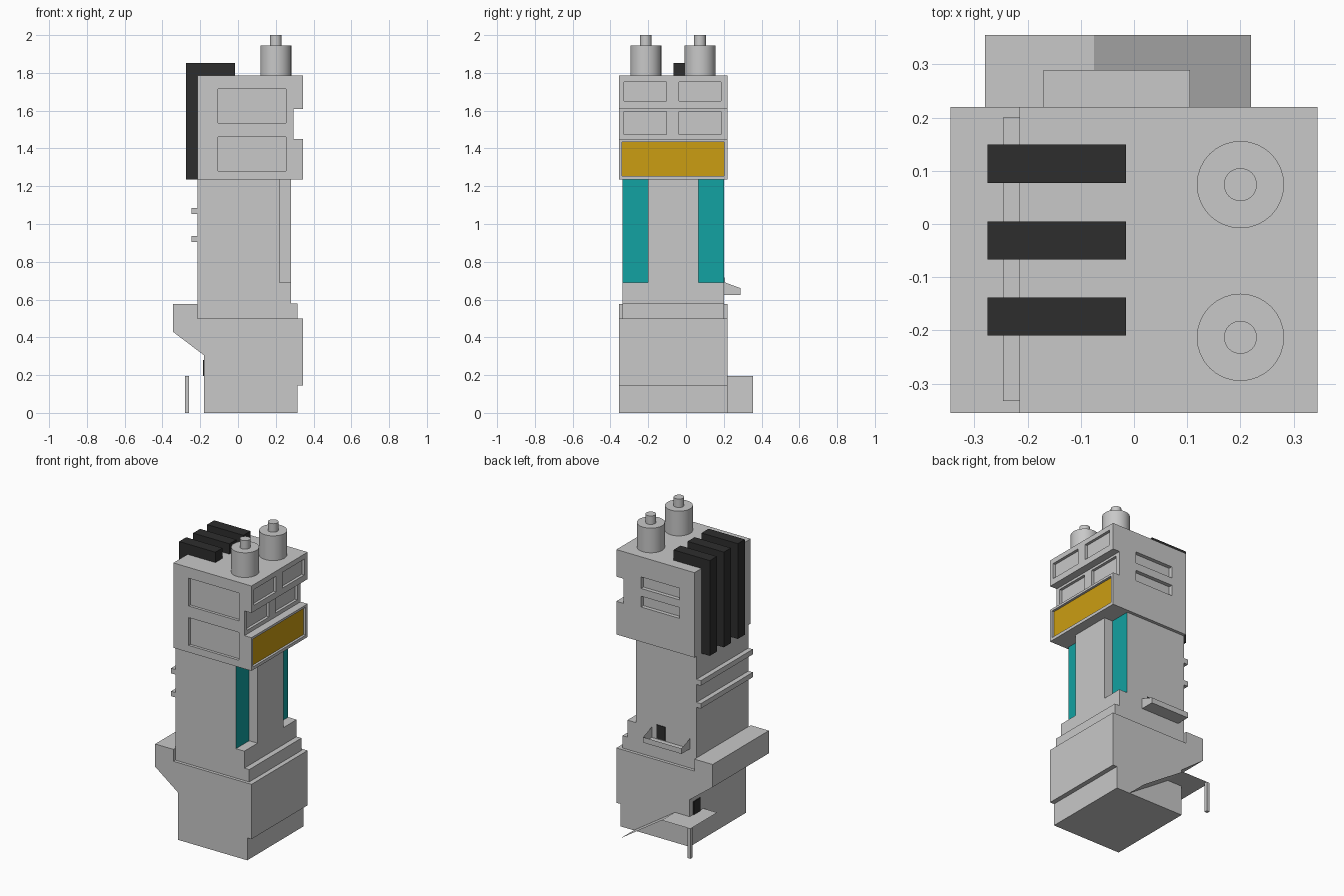
import bpy, bmesh, math
from mathutils import Vector

if "Cube" in bpy.data.objects:
    bpy.data.objects.remove(bpy.data.objects["Cube"])


def material(name, rgb):
    m = bpy.data.materials.new(name)
    m.diffuse_color = (*rgb, 1)
    m.use_nodes = True
    m.node_tree.nodes["Principled BSDF"].inputs["Base Color"].default_value = m.diffuse_color
    return m


GREY = material("light grey", (0.58, 0.58, 0.58))
DARK = material("charcoal", (0.027, 0.027, 0.027))
TEAL = material("teal", (0.006, 0.36, 0.36))
GOLD = material("gold", (0.6, 0.34, 0.006))


def finish(name, bm, mat, fix=True):
    if fix:
        bmesh.ops.recalc_face_normals(bm, faces=bm.faces)
    me = bpy.data.meshes.new(name)
    bm.to_mesh(me)
    bm.free()
    ob = bpy.data.objects.new(name, me)
    bpy.context.collection.objects.link(ob)
    if mat:
        me.materials.append(mat)
    return ob


def add_box(bm, x, y, z):
    vs = bmesh.ops.create_cube(bm, size=1)["verts"]
    for v in vs:
        v.co = Vector([(r[0] + r[1]) / 2 + c * (r[1] - r[0])
                       for r, c in zip((x, y, z), v.co)])


def boxes(name, mat, *ranges):
    bm = bmesh.new()
    for r in ranges:
        add_box(bm, *r)
    return finish(name, bm, mat)


def extrude_xz(name, pts, y0, y1, mat):
    """Side profile in x,z pushed from y0 to y1."""
    bm = bmesh.new()
    f = bm.faces.new([bm.verts.new((x, y0, z)) for x, z in pts])
    new = bmesh.ops.extrude_face_region(bm, geom=[f])["geom"]
    bmesh.ops.translate(bm, vec=(0, y1 - y0, 0),
                        verts=[g for g in new if isinstance(g, bmesh.types.BMVert)])
    return finish(name, bm, mat)


def sheet(name, mat, *polys):
    bm = bmesh.new()
    for p in polys:
        bm.faces.new([bm.verts.new(c) for c in p])
    return finish(name, bm, mat, fix=False)


def carve(ob, *ranges):
    cutter = boxes("cutter", None, *ranges)
    cutter.hide_render = True
    mod = ob.modifiers.new("carve", 'BOOLEAN')
    mod.operation, mod.solver, mod.object = 'DIFFERENCE', 'EXACT', cutter
    bpy.context.view_layer.objects.active = ob
    bpy.ops.object.modifier_apply(modifier=mod.name)
    bpy.data.objects.remove(cutter)


def lathe(name, x, y, pts, mat, n=32):
    """Profile of (radius, z) points spun about a vertical axis."""
    bm = bmesh.new()
    vs = [bm.verts.new((x + r, y, z)) for r, z in pts]
    es = [bm.edges.new(p) for p in zip(vs, vs[1:])]
    bmesh.ops.spin(bm, geom=vs + es, cent=(x, y, 0), axis=(0, 0, 1),
                   angle=2 * math.pi, steps=n)
    bmesh.ops.remove_doubles(bm, verts=bm.verts, dist=1e-5)
    ob = finish(name, bm, mat)
    bpy.ops.object.select_all(action='DESELECT')
    ob.select_set(True)
    bpy.context.view_layer.objects.active = ob
    bpy.ops.object.shade_smooth_by_angle(angle=math.radians(35))


# Lower housing with rear flange
extrude_xz("lower_housing",
           [(-.18, 0), (.315, 0), (.315, .145), (.345, .145), (.345, .5), (-.215, .5),
            (-.215, .577), (-.345, .577), (-.345, .43), (-.18, .305)],
           -.355, .22, GREY)

# Middle column, corner grooves with teal floors
column = extrude_xz("middle_column",
                    [(-.215, .5), (.315, .5), (.315, .58), (.28, .58),
                     (.28, 1.235), (-.215, 1.235)], -.335, .2, GREY)
carve(column, ((.22, .4), (-.5, -.2), (.69, 1.4)), ((.22, .4), (.065, .5), (.69, 1.4)))
column.data.materials.append(TEAL)
for p in column.data.polygons:
    if p.normal.x > .9 and p.center.x < .25:
        p.material_index = 1

# Head with recessed panels
head = extrude_xz("head",
                  [(-.215, 1.235), (.345, 1.235), (.345, 1.45), (.295, 1.45),
                   (.295, 1.61), (.345, 1.61), (.345, 1.785), (-.215, 1.785)],
                  -.355, .22, GREY)
cuts = [((-.105, .255), (-.5, -.337), z) for z in ((1.28, 1.46), (1.535, 1.715))]
cuts += [((-.106, .168), (.195, .5), z) for z in ((1.46, 1.53), (1.58, 1.655))]
for y in ((-.328, -.102), (-.036, .186)):
    cuts.append(((.327, .5), y, (1.65, 1.752)))
    cuts.append(((.277, .32), y, (1.475, 1.595)))
cuts.append(((.325, .5), (-.338, .2), (1.255, 1.435)))
carve(head, *cuts)
boxes("gold_panel", GOLD, ((.322, .33), (-.338, .2), (1.255, 1.435)))

# Black L-shaped fins wrapping over the head
for i, y in enumerate((.113, -.031, -.174)):
    extrude_xz(f"fin_{i + 1}",
               [(-.275, 1.235), (-.215, 1.235), (-.215, 1.785), (-.015, 1.785),
                (-.015, 1.852), (-.275, 1.852)], y - .036, y + .036, DARK)

# Terminal posts on top
for i, y in enumerate((.074, -.213)):
    lathe(f"terminal_{i + 1}", .2, y,
          [(0, 1.785), (.082, 1.785), (.082, 1.945), (.031, 1.945), (.031, 2), (0, 2)], GREY)

# Rails across the left side
boxes("side_rails", GREY, *[((-.246, -.215), (-.333, .2), z)
                            for z in ((.905, .937), (1.053, 1.086))])

# Open tray on the back with a dark slot behind it
a, b, w, o, f = -.17, .105, .2, .289, .625
sheet("back_tray", GREY,
      [(a, w, f), (a, o, f), (b, o, f), (b, w, f)],
      [(a, o, f), (a, o, .66), (b, o, .66), (b, o, f)],
      [(a, w, f), (a, w, .693), (a, o, .66), (a, o, f)],
      [(b, w, f), (b, o, f), (b, o, .66), (b, w, .693)])
boxes("back_slot", DARK, ((.006, .07), (.195, .204), (.63, .718)))

# Dark slot on the left side, folded sheet and its small leg
boxes("side_slot", DARK, ((-.186, -.178), (.115, .185), (.195, .28)))
sheet("folded_sheet", GREY,
      [(-.28, .08, .195), (-.18, .08, .195), (-.18, .22, .195), (-.075, .22, .195),
       (-.075, .355, .195), (-.28, .355, .195)],
      [(-.075, .22, .195), (.22, .22, 0), (.22, .355, 0), (-.075, .355, .195)])
boxes("sheet_leg", GREY, ((-.28, -.26), (.335, .355), (0, .195)))
